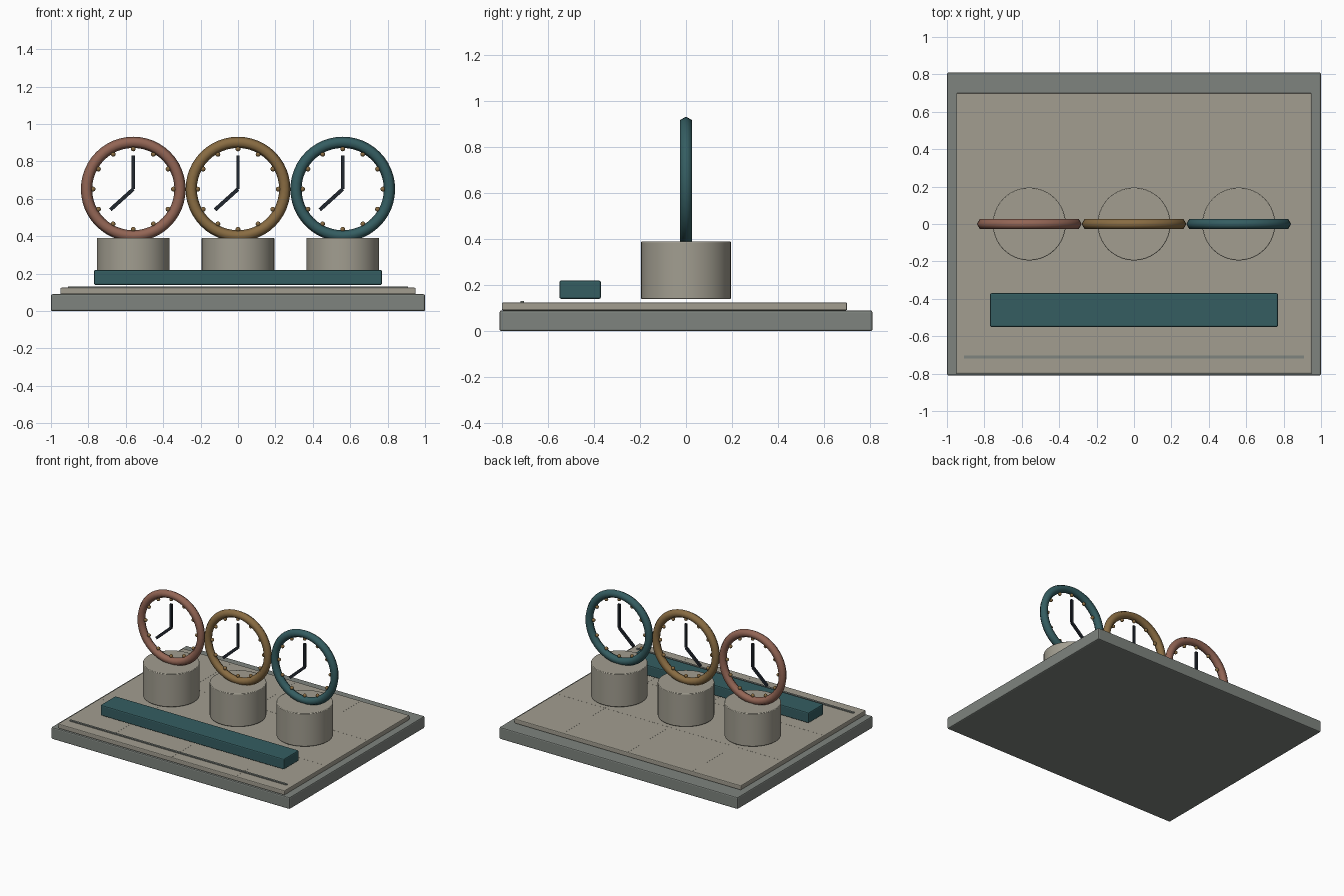
import bpy
from math import sin, cos, pi, radians

if "Cube" in bpy.data.objects:
    bpy.data.objects.remove(bpy.data.objects["Cube"])


def material(name, rgb):
    m = bpy.data.materials.new(name)
    m.diffuse_color = (*rgb, 1)
    m.use_nodes = True
    m.node_tree.nodes["Principled BSDF"].inputs["Base Color"].default_value = m.diffuse_color
    return m


STONE = material("stone", (0.36, 0.34, 0.28))
SLATE = material("slate", (0.21, 0.23, 0.21))
TEAL = material("teal", (0.035, 0.11, 0.12))
COPPER = material("copper", (0.29, 0.13, 0.09))
GOLD = material("gold", (0.25, 0.15, 0.055))
DARK = material("dark", (0.015, 0.02, 0.028))


def finish(name, mat, bevel=0):
    o = bpy.context.object
    o.name = name
    o.data.materials.append(mat)
    if bevel:
        b = o.modifiers.new("bevel", 'BEVEL')
        b.width = bevel
        b.segments = 2
        b.limit_method = 'ANGLE'
    return o


def box(name, lo, hi, mat, bevel=0):
    mid = [(a + b) / 2 for a, b in zip(lo, hi)]
    bpy.ops.mesh.primitive_cube_add(size=1, location=mid)
    bpy.context.object.scale = [b - a for a, b in zip(lo, hi)]
    bpy.ops.object.transform_apply(location=False, rotation=False, scale=True)
    return finish(name, mat, bevel)


def hand(name, x, z, angle, length, width):
    # thin bar from the dial centre, angle clockwise from twelve
    bpy.ops.mesh.primitive_cube_add(
        size=1, rotation=(0, angle, 0),
        location=(x + sin(angle) * length / 2, 0, z + cos(angle) * length / 2))
    bpy.context.object.scale = (width, 0.014, length)
    finish(name, DARK)


# Stepped base
box("base", (-1, -0.81, 0), (1, 0.81, 0.09), SLATE, 0.008)
box("floor_plate", (-0.95, -0.80, 0.09), (0.95, 0.70, 0.125), STONE, 0.006)

# Fine floor seams, almost flush
for i, x in enumerate((-0.54, 0, 0.54)):
    box(f"floor_seam_long_{i}", (x - 0.003, -0.79, 0.118), (x + 0.003, 0.69, 0.1255), STONE)
for i, y in enumerate((-0.3, 0.2)):
    box(f"floor_seam_cross_{i}", (-0.94, y - 0.003, 0.118), (0.94, y + 0.003, 0.1255), STONE)

# Front edge strip and bench bar
box("front_strip", (-0.91, -0.72, 0.12), (0.91, -0.704, 0.132), SLATE)
box("front_bar", (-0.77, -0.55, 0.14), (0.77, -0.37, 0.22), TEAL, 0.008)

# Three clocks on round pedestals
CZ = 0.652
for label, x, mat in (("left", -0.56, COPPER), ("middle", 0, GOLD), ("right", 0.56, TEAL)):
    bpy.ops.mesh.primitive_cylinder_add(vertices=40, radius=0.195, depth=0.25,
                                        location=(x, 0, 0.265))
    bpy.ops.object.shade_smooth_by_angle(angle=radians(30))
    finish(f"{label}_pedestal", STONE, 0.004)

    bpy.ops.mesh.primitive_torus_add(major_radius=0.25, minor_radius=0.03,
                                     major_segments=48, minor_segments=6,
                                     location=(x, 0, CZ), rotation=(pi / 2, 0, 0))
    bpy.ops.object.shade_smooth()
    finish(f"{label}_clock_ring", mat)

    for h in range(12):
        a = h * pi / 6
        bpy.ops.mesh.primitive_uv_sphere_add(
            segments=12, ring_count=8, radius=0.013,
            location=(x + 0.215 * sin(a), 0, CZ + 0.215 * cos(a)))
        bpy.ops.object.shade_smooth()
        finish(f"{label}_hour_marker_{h}", GOLD)

    hand(f"{label}_minute_hand", x, CZ, 0, 0.18, 0.018)
    hand(f"{label}_hour_hand", x, CZ, radians(228), 0.165, 0.02)
